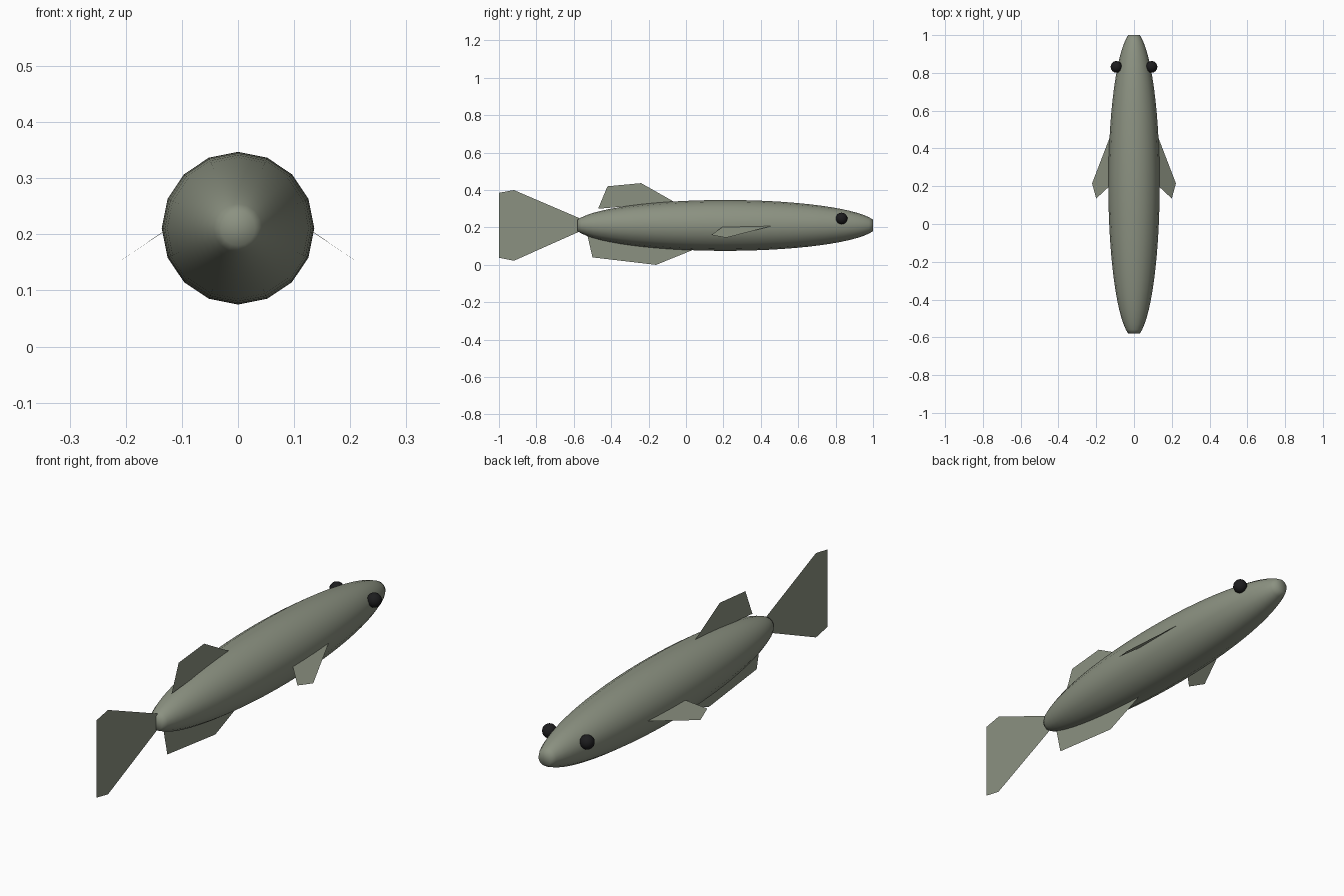
import bpy, bmesh, math

if "Cube" in bpy.data.objects:
    bpy.data.objects.remove(bpy.data.objects["Cube"])

AXIS_Z, MID_Y, HALF_LEN, RADIUS = 0.211, 0.21, 0.79, 0.136
SIDES, RINGS = 16, 28


def material(name, rgb):
    m = bpy.data.materials.new(name)
    m.diffuse_color = (*rgb, 1)
    m.use_nodes = True
    m.node_tree.nodes["Principled BSDF"].inputs["Base Color"].default_value = m.diffuse_color
    return m


skin = material("grey_green_skin", (0.26, 0.285, 0.22))
black = material("eye_black", (0.012, 0.012, 0.013))


def add_object(name, bm, mat, smooth=False):
    mesh = bpy.data.meshes.new(name)
    for f in bm.faces:
        f.smooth = smooth
    bm.to_mesh(mesh)
    bm.free()
    mesh.materials.append(mat)
    ob = bpy.data.objects.new(name, mesh)
    bpy.context.collection.objects.link(ob)
    return ob


def fin(name, points):
    bm = bmesh.new()
    bm.faces.new([bm.verts.new(p) for p in points])
    return add_object(name, bm, skin)


# Body: truncated ellipsoid built from rings along y, with small blunt ends
bm = bmesh.new()
semi = 0.811
end_angle = math.acos(HALF_LEN / semi)
rings = []
for i in range(RINGS + 1):
    a = end_angle + (math.pi - 2 * end_angle) * i / RINGS
    y, r = MID_Y + semi * math.cos(a), RADIUS * math.sin(a)
    rings.append([bm.verts.new((r * math.sin(t), y, AXIS_Z + r * math.cos(t)))
                  for t in (2 * math.pi * k / SIDES for k in range(SIDES))])
for r0, r1 in zip(rings, rings[1:]):
    for k in range(SIDES):
        n = (k + 1) % SIDES
        bm.faces.new((r0[k], r0[n], r1[n], r1[k]))
for ring, y in ((rings[0], MID_Y + HALF_LEN), (rings[-1], MID_Y - HALF_LEN)):
    tip = bm.verts.new((0, y, AXIS_Z))
    for k in range(SIDES):
        bm.faces.new((ring[k], ring[(k + 1) % SIDES], tip))
bmesh.ops.recalc_face_normals(bm, faces=bm.faces)
add_object("body", bm, skin, smooth=True)

# Flat fins on the centre plane, as (y, z) outlines
flat_fins = {
    "tail_fin": [(-0.57, 0.25), (-0.92, 0.40), (-1.0, 0.385),
                 (-1.0, 0.038), (-0.92, 0.022), (-0.57, 0.178)],
    "dorsal_fin": [(-0.06, 0.335), (-0.24, 0.437), (-0.42, 0.42), (-0.47, 0.30)],
    "anal_fin": [(0.05, 0.085), (-0.16, 0.0), (-0.50, 0.04), (-0.53, 0.17)],
}
for name, outline in flat_fins.items():
    fin(name, [(0, y, z) for y, z in outline])

# Paired side fins and eyes
for side, s in (("right", 1), ("left", -1)):
    fin(side + "_pectoral_fin", [(s * x, y, z) for x, y, z in (
        (0.124, 0.47, 0.211), (0.222, 0.215, 0.145),
        (0.200, 0.135, 0.160), (0.130, 0.20, 0.206))])
    bm = bmesh.new()
    bmesh.ops.create_uvsphere(bm, u_segments=16, v_segments=12, radius=0.031)
    bmesh.ops.translate(bm, verts=bm.verts, vec=(s * 0.093, 0.832, 0.248))
    add_object(side + "_eye", bm, black, smooth=True)
